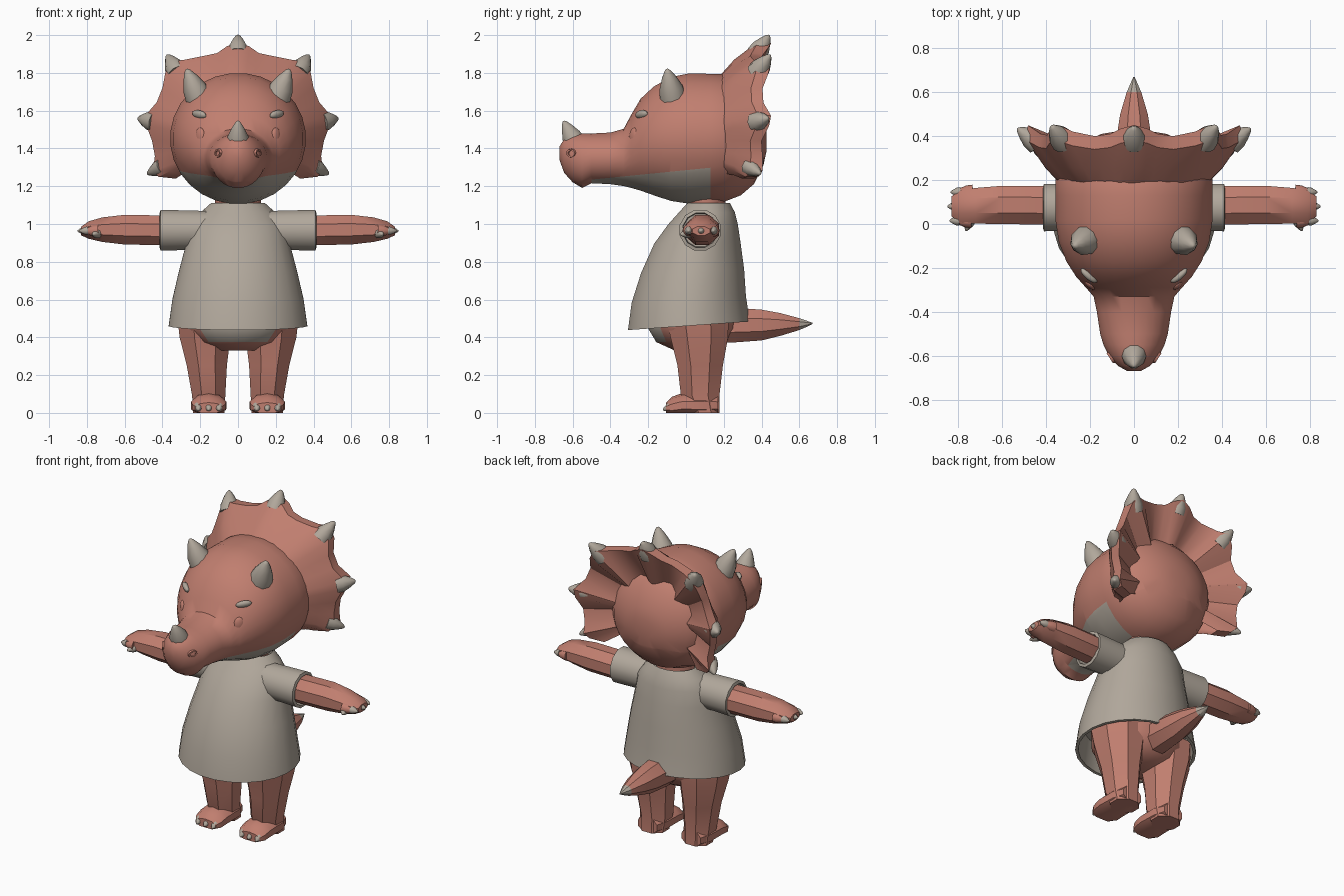
import bpy, bmesh, math
from mathutils import Vector, Euler

cube = bpy.data.objects.get("Cube")
if cube:
    bpy.data.objects.remove(cube, do_unlink=True)


def material(name, rgb):
    m = bpy.data.materials.new(name)
    m.use_nodes = True
    m.diffuse_color = (*rgb, 1)
    m.node_tree.nodes["Principled BSDF"].inputs["Base Color"].default_value = (*rgb, 1)
    return m


RED = material("salmon_skin", (0.53, 0.21, 0.16))
GREY = material("warm_grey", (0.44, 0.39, 0.33))
SIDES = ((1, "left"), (-1, "right"))


def finish(name, bm, mats, angle=40, rule=None):
    """Turn a bmesh into a shaded object; rule picks the faces of the second colour."""
    bmesh.ops.recalc_face_normals(bm, faces=bm.faces)
    if rule:
        for f in bm.faces:
            f.material_index = int(rule(f.calc_center_median()))
    mesh = bpy.data.meshes.new(name)
    bm.to_mesh(mesh)
    bm.free()
    for m in mats:
        mesh.materials.append(m)
    ob = bpy.data.objects.new(name, mesh)
    bpy.context.collection.objects.link(ob)
    bpy.ops.object.select_all(action='DESELECT')
    ob.select_set(True)
    bpy.context.view_layer.objects.active = ob
    bpy.ops.object.shade_smooth_by_angle(angle=math.radians(angle))
    return ob


def skin(bm, rings, closed=True):
    """Bridge rows of points with quads, capping both ends of closed rows."""
    rows = [[bm.verts.new(p) for p in r] for r in rings]
    n = len(rows[0])
    for a, b in zip(rows, rows[1:]):
        for i in range(n if closed else n - 1):
            j = (i + 1) % n
            bm.faces.new((a[i], a[j], b[j], b[i]))
    if closed:
        bm.faces.new(rows[0])
        bm.faces.new(rows[-1])


def loft(axis, sections, sides):
    """Ellipses along an axis; a section is (position, centre a, centre b, radius a, radius b)."""
    bm = bmesh.new()
    rings = []
    for t, ca, cb, ra, rb in sections:
        ring = []
        for i in range(sides):
            w = math.tau * (i + 0.5) / sides
            p = [ca + ra * math.cos(w), cb + rb * math.sin(w)]
            p.insert("xyz".index(axis), t)
            ring.append(Vector(p))
        rings.append(ring)
    skin(bm, rings)
    return bm


def spike(name, base, tip, r, mat=GREY):
    """Blunt cone from base to tip."""
    base, tip = Vector(base), Vector(tip)
    q = (tip - base).to_track_quat('Z', 'Y')
    bm = bmesh.new()
    steps = ((0, 1), (0.35, 0.9), (0.7, 0.55), (0.93, 0.25), (1, 0.08))
    skin(bm, [[base.lerp(tip, t) + q @ Vector((r * k * math.cos(math.tau * i / 10),
                                               r * k * math.sin(math.tau * i / 10), 0))
               for i in range(10)] for t, k in steps])
    return finish(name, bm, [mat], 50)


def blob(name, loc, scale, rot, mat):
    bm = bmesh.new()
    bmesh.ops.create_uvsphere(bm, u_segments=12, v_segments=8, radius=1)
    turn = Euler(rot).to_matrix()
    for v in bm.verts:
        v.co = turn @ (v.co * Vector(scale)) + Vector(loc)
    return finish(name, bm, [mat], 60)


# Head with snout: y, top, bottom, half width
profile = ((-0.67, 1.41, 1.34, 0.03), (-0.645, 1.45, 1.27, 0.075), (-0.6, 1.475, 1.22, 0.115),
           (-0.55, 1.48, 1.19, 0.14), (-0.5, 1.48, 1.215, 0.155), (-0.4, 1.485, 1.21, 0.17),
           (-0.33, 1.505, 1.2, 0.185), (-0.29, 1.58, 1.19, 0.22), (-0.24, 1.665, 1.175, 0.265),
           (-0.17, 1.73, 1.15, 0.31), (-0.08, 1.78, 1.12, 0.345), (0.02, 1.8, 1.105, 0.36),
           (0.2, 1.795, 1.115, 0.36), (0.29, 1.75, 1.15, 0.325), (0.36, 1.68, 1.21, 0.26),
           (0.41, 1.57, 1.31, 0.15), (0.425, 1.5, 1.38, 0.06))
bm = loft('y', [(y, 0, (a + b) / 2, w, (a - b) / 2) for y, a, b, w in profile], 28)
jaw_point, jaw_normal = Vector((0, -0.2, 1.265)), Vector((0, -0.1, 1))
for co, no in ((jaw_point, jaw_normal), (Vector((0, 0.13, 0)), Vector((0, 1, 0)))):
    bmesh.ops.bisect_plane(bm, geom=bm.verts[:] + bm.edges[:] + bm.faces[:], plane_co=co, plane_no=no)
finish("head", bm, [RED, GREY], 45,
       lambda c: -0.5 < c.y < 0.13 and (c - jaw_point).dot(jaw_normal) < 0)

# Frill: half outline as x, z, and how far each point is pushed out towards a spike
half = ((0, 1.965, 1), (0.06, 1.94, 0.7), (0.11, 1.905, 0.2), (0.18, 1.89, 0), (0.28, 1.87, 0.4),
        (0.35, 1.86, 1), (0.385, 1.8, 0.7), (0.4, 1.72, 0.1), (0.43, 1.645, 0.2),
        (0.49, 1.575, 1), (0.485, 1.52, 0.8), (0.455, 1.44, 0), (0.44, 1.36, 0.1),
        (0.45, 1.28, 0.9), (0.42, 1.25, 0.5), (0.33, 1.24, 0))
outline = [(-x, z, k) for x, z, k in reversed(half[1:])] + list(half)
rows = [[] for _ in range(5)]
for x, z, k in outline:
    d = Vector((x, 0, z - 1.45)).normalized()
    mid = Vector((0, 0, 1.45))
    rim = Vector((x, 0, z))
    inner = mid + d * 0.325
    low = 0.04 if z < 1.32 else 0
    rows[0].append(inner + Vector((0, 0.17, 0)))
    rows[1].append(inner.lerp(rim, 0.5) + Vector((0, 0.255, 0)))
    rows[2].append(rim + Vector((0, 0.34 + 0.04 * k - low, 0)))
    rows[3].append(inner.lerp(rim, 0.96) + Vector((0, 0.40 + 0.05 * k - low, 0)))
    rows[4].append(mid + d * 0.25 + Vector((0, 0.29 + 0.06 * k, 0)))
bm = bmesh.new()
skin(bm, rows, closed=False)
finish("frill", bm, [RED], 30)

# Frill tips
spike("frill_spike_top", (0, 0.375, 1.9), (0, 0.44, 2.0), 0.058)
for s, side in SIDES:
    spike(side + "_frill_spike_upper", (s * 0.32, 0.375, 1.8), (s * 0.375, 0.445, 1.895), 0.058)
    spike(side + "_frill_spike_middle", (s * 0.44, 0.37, 1.54), (s * 0.53, 0.435, 1.56), 0.055)
    spike(side + "_frill_spike_lower", (s * 0.4, 0.33, 1.305), (s * 0.48, 0.395, 1.265), 0.045)

# Face
spike("nose_horn", (0, -0.585, 1.425), (0, -0.648, 1.545), 0.06)
for s, side in SIDES:
    spike(side + "_brow_horn", (s * 0.21, -0.07, 1.67), (s * 0.272, -0.1, 1.82), 0.07)
    blob(side + "_eye", (s * 0.2, -0.273, 1.46), (0.035, 0.018, 0.05), (0, 0, s * 0.8), RED)
    blob(side + "_eyebrow", (s * 0.205, -0.235, 1.58), (0.048, 0.018, 0.023), (0.4, s * -0.15, s * 0.7), GREY)
    # Nostril rim
    bm = bmesh.new()
    rot = Euler((0, 0, s * 1.0)).to_matrix()
    loop = []
    for i in range(13):
        w = math.tau * i / 12
        loop.append([rot @ Vector((math.cos(w) * r, o, math.sin(w) * r * 0.8)) + Vector((s * 0.1, -0.605, 1.375))
                     for r, o in ((0.034, 0.012), (0.027, -0.012), (0.017, -0.012), (0.012, 0.012))])
    skin(bm, loop, closed=False)
    finish(side + "_nostril", bm, [RED], 60)

# Neck
finish("neck", loft('z', [(1.0, 0, 0.11, 0.125, 0.1), (1.18, 0, 0.11, 0.125, 0.1)], 16), [RED])

# Shirt, with the inside of the hem
bm = loft('z', [(0.62, 0, 0.015, 0.33, 0.285), (0.46, 0, 0.015, 0.352, 0.307), (0.46, 0, 0.015, 0.37, 0.325),
                (0.6, 0, 0.015, 0.35, 0.305), (0.75, 0, 0.035, 0.315, 0.275), (0.9, 0, 0.06, 0.275, 0.23),
                (1.0, 0, 0.09, 0.25, 0.185), (1.06, 0, 0.11, 0.2, 0.15), (1.11, 0, 0.12, 0.145, 0.115),
                (1.09, 0, 0.12, 0.125, 0.1)], 24)
for v in bm.verts:
    v.co.z += 0.07 * v.co.y * max(0, 1.1 - v.co.z) / 0.64
finish("shirt", bm, [GREY])

# Lower body with a pale belly
finish("hips", loft('z', [(0.33, 0, 0.04, 0.12, 0.1), (0.375, 0, 0.03, 0.22, 0.19), (0.45, 0, 0.03, 0.29, 0.235),
                          (0.62, 0, 0.03, 0.29, 0.24)], 20), [RED, GREY], 40,
       lambda c: c.y < -0.1 and abs(c.x) < 0.2 and 0.37 < c.z < 0.6)

# Tail
finish("tail", loft('y', [(0.1, 0, 0.46, 0.09, 0.1), (0.25, 0, 0.465, 0.1, 0.1), (0.4, 0, 0.465, 0.085, 0.088),
                          (0.5, 0, 0.468, 0.068, 0.065), (0.6, 0, 0.47, 0.036, 0.034),
                          (0.645, 0, 0.472, 0.015, 0.015), (0.67, 0, 0.474, 0.003, 0.003)], 8),
       [RED, GREY], 40, lambda c: c.y > 0.6)

# Limbs
for s, side in SIDES:
    finish(side + "_sleeve", loft('x', [(s * x, 0.075, 0.967, r, r) for x, r in
                                        ((0.14, 0.105), (0.41, 0.112), (0.415, 0.094), (0.36, 0.09))], 12), [GREY])
    finish(side + "_arm", loft('x', [(s * 0.3, 0.085, 0.965, 0.085, 0.08), (s * 0.42, 0.085, 0.967, 0.095, 0.085),
                                     (s * 0.6, 0.087, 0.97, 0.094, 0.085), (s * 0.72, 0.083, 0.97, 0.088, 0.07),
                                     (s * 0.79, 0.08, 0.968, 0.08, 0.05), (s * 0.83, 0.08, 0.963, 0.05, 0.025)], 8),
           [RED], 35)
    for i, (x, y) in enumerate(((0.835, 0.145), (0.85, 0.08), (0.84, 0.015))):
        spike(f"{side}_finger_{i}", (s * (x - 0.1), y, 0.965), (s * (x - 0.02), y, 0.962), 0.034, RED)
        spike(f"{side}_finger_claw_{i}", (s * (x - 0.045), y, 0.965), (s * x, y, 0.963), 0.023)
    spike(side + "_thumb_claw", (s * 0.745, 0.02, 0.95), (s * 0.765, -0.032, 0.945), 0.026)

    finish(side + "_leg", loft('z', [(0, s * 0.155, 0.1, 0.09, 0.085), (0.09, s * 0.155, 0.075, 0.095, 0.11),
                                     (0.25, s * 0.165, 0.075, 0.115, 0.13), (0.4, s * 0.175, 0.07, 0.145, 0.165),
                                     (0.52, s * 0.175, 0.06, 0.16, 0.18)], 8), [RED], 35)
    bm = loft('y', [(-0.105, s * 0.155, 0.025, 0.075, 0.03), (-0.075, s * 0.155, 0.03, 0.093, 0.055),
                    (-0.02, s * 0.155, 0.04, 0.098, 0.065), (0.1, s * 0.155, 0.04, 0.096, 0.07),
                    (0.17, s * 0.155, 0.04, 0.07, 0.06)], 10)
    for v in bm.verts:
        v.co.z = max(v.co.z, 0)
    finish(side + "_foot", bm, [RED], 35)
    for i in (-1, 0, 1):
        x = s * 0.155 + i * 0.055
        spike(f"{side}_toe_claw_{i + 1}", (x, -0.075, 0.034), (x, -0.122, 0.016), 0.026)
